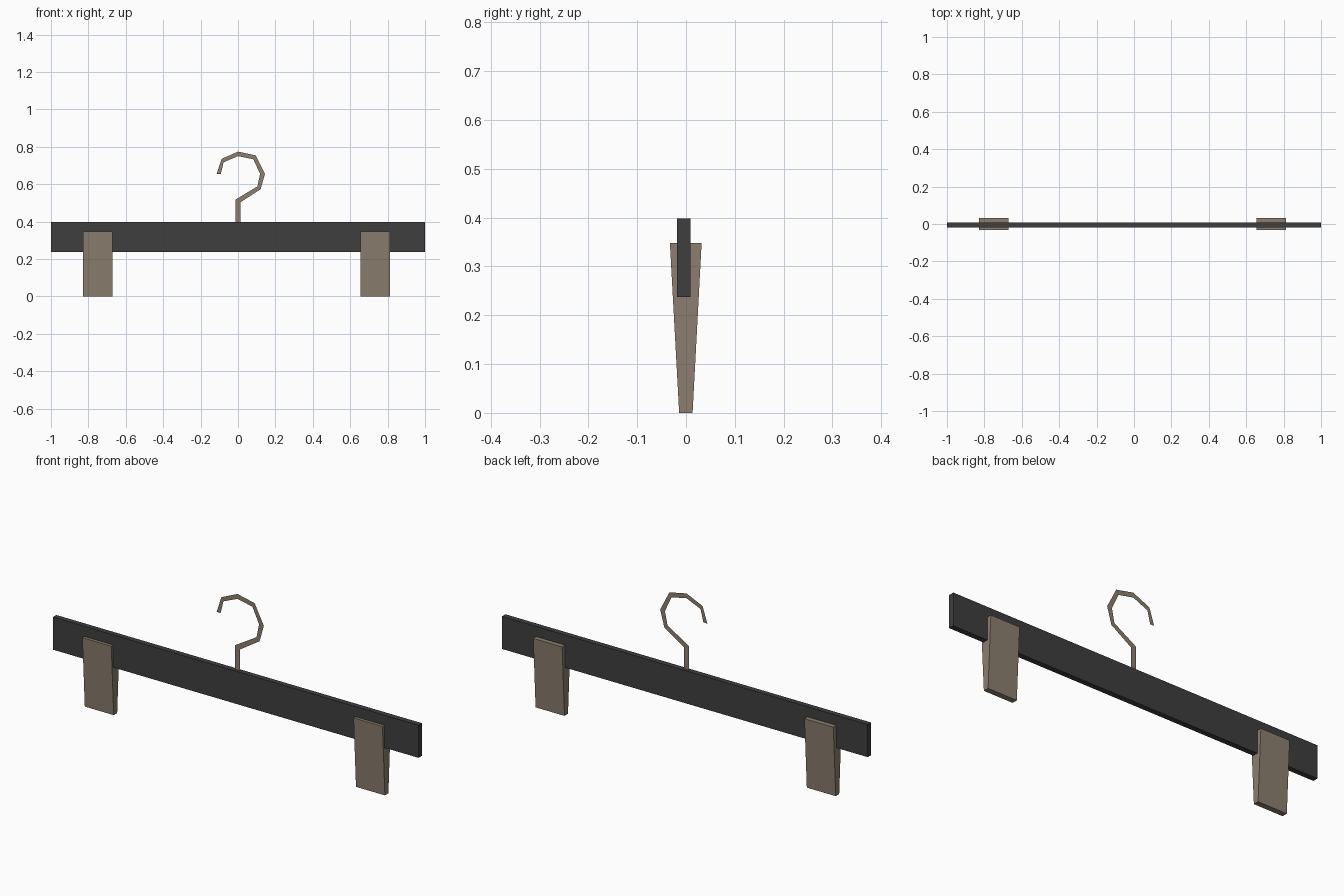
import bpy, bmesh

if "Cube" in bpy.data.objects:
    bpy.data.objects.remove(bpy.data.objects["Cube"])


def material(name, rgb):
    m = bpy.data.materials.new(name)
    lin = [((c / 255 + 0.055) / 1.055) ** 2.4 for c in rgb]
    m.diffuse_color = (*lin, 1)
    m.use_nodes = True
    m.node_tree.nodes["Principled BSDF"].inputs["Base Color"].default_value = m.diffuse_color
    return m


BLACK = material("dark bar", (62, 62, 62))
BROWN = material("brown metal", (140, 126, 111))


def finish(name, bm, mat):
    mesh = bpy.data.meshes.new(name)
    bm.to_mesh(mesh)
    bm.free()
    mesh.materials.append(mat)
    ob = bpy.data.objects.new(name, mesh)
    bpy.context.collection.objects.link(ob)


def block(name, x0, x1, z0, z1, bottom, top, mat):
    """Box whose (front, back) depth can differ at the bottom and top."""
    bm = bmesh.new()
    bmesh.ops.create_cube(bm, size=2)
    for v in bm.verts:
        depth = top if v.co.z > 0 else bottom
        v.co = (x1 if v.co.x > 0 else x0,
                depth[1] if v.co.y > 0 else depth[0],
                z1 if v.co.z > 0 else z0)
    finish(name, bm, mat)


# Long flat bar
block("bar", -1, 1, 0.237, 0.398, (-0.018, 0.009), (-0.018, 0.009), BLACK)

# Wedge-shaped clips, narrow at the bottom
for side, cx in (("left", -0.749), ("right", 0.734)):
    block(side + "_clip", cx - 0.079, cx + 0.079, 0, 0.348,
          (-0.014, 0.0135), (-0.033, 0.032), BROWN)

# Flat hook: a paper-thin ribbon between an inner and an outer outline
INNER = [(-0.013, 0.395), (-0.013, 0.518), (0.104, 0.588), (0.118, 0.655),
         (0.082, 0.733), (0.0, 0.75), (-0.077, 0.717), (-0.092, 0.655)]
OUTER = [(0.013, 0.395), (0.013, 0.503), (0.121, 0.573), (0.144, 0.655),
         (0.094, 0.754), (0.0, 0.774), (-0.088, 0.735), (-0.114, 0.655)]
bm = bmesh.new()
rows = [[bm.verts.new((x, -0.004, z)) for x, z in pair]
        for pair in zip(INNER, OUTER)]
for a, b in zip(rows, rows[1:]):
    bm.faces.new((a[0], a[1], b[1], b[0]))
finish("hook", bm, BROWN)
